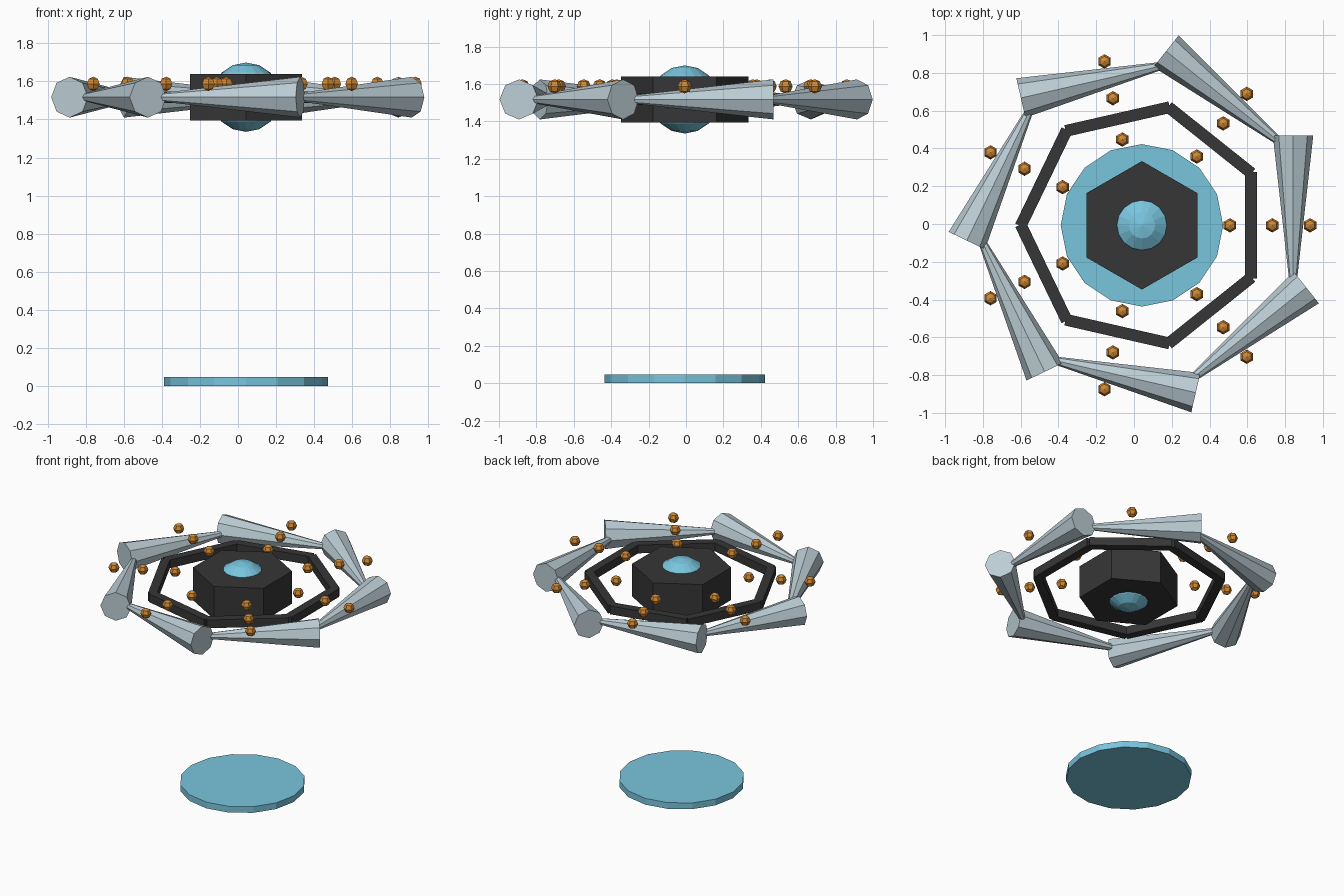
import bpy
import bmesh
from math import sin, cos, pi, tau
from mathutils import Matrix, Vector

if "Cube" in bpy.data.objects:
    bpy.data.objects.remove(bpy.data.objects["Cube"])

COUNT = 7                               # parts per ring
CENTRE = Vector((0.042, -0.007, 0))     # axis of the whole model
MID = 1.517                             # height of the floating rings


def material(name, colour):
    mat = bpy.data.materials.new(name)
    mat.use_nodes = True
    mat.diffuse_color = (*colour, 1)
    mat.node_tree.nodes["Principled BSDF"].inputs["Base Color"].default_value = (*colour, 1)
    return mat


BLUE = material("sky_blue", (0.19, 0.56, 0.73))
STEEL = material("pale_steel", (0.50, 0.61, 0.66))
DARK = material("charcoal", (0.037, 0.037, 0.037))
AMBER = material("amber", (0.64, 0.25, 0.035))


def finish(name, bm, mat, matrix):
    """Turn a bmesh into a flat-shaded object placed about the model axis."""
    bmesh.ops.recalc_face_normals(bm, faces=bm.faces)
    mesh = bpy.data.meshes.new(name)
    bm.to_mesh(mesh)
    bm.free()
    mesh.materials.append(mat)
    obj = bpy.data.objects.new(name, mesh)
    obj.matrix_world = Matrix.Translation(CENTRE) @ matrix
    bpy.context.collection.objects.link(obj)
    return obj


def turned(name, profile, sides, mat, matrix):
    """Spin a (radius, height) profile into a solid with a vertex on +y."""
    bm = bmesh.new()
    rings = []
    for r, z in profile:
        if r < 1e-5:
            rings.append([bm.verts.new((0, 0, z))] * sides)
        else:
            rings.append([bm.verts.new((r * sin(tau * i / sides), r * cos(tau * i / sides), z))
                          for i in range(sides)])
    for low, high in zip(rings, rings[1:]):
        for i in range(sides):
            j = (i + 1) % sides
            corners = dict.fromkeys((low[i], low[j], high[j], high[i]))
            bm.faces.new(list(corners))
    for end in (rings[0], rings[-1]):
        if end[0] is not end[1]:
            bm.faces.new(end)
    return finish(name, bm, mat, matrix)


def ball_profile(radius, rings):
    return [(radius * sin(pi * k / rings), -radius * cos(pi * k / rings))
            for k in range(rings + 1)]


def lift(z):
    return Matrix.Translation((0, 0, z))


# Base disc, hexagonal core and the orb inside it
turned("base_disc", [(0.43, 0), (0.43, 0.047)], 16, BLUE, lift(0))
turned("hexagonal_core", [(0.34, -0.123), (0.34, 0.123)], 6, DARK, lift(MID))
turned("core_orb", ball_profile(0.182, 8), 16, BLUE, lift(MID))

for n in range(COUNT):
    angle = tau * n / COUNT
    spin = Matrix.Rotation(angle, 4, 'Z')

    # Straight bar of the inner ring
    bm = bmesh.new()
    bmesh.ops.create_cube(bm, size=1)
    bmesh.ops.scale(bm, vec=(0.062, 0.565, 0.062), verts=bm.verts)
    finish(f"ring_bar_{n + 1}", bm, DARK, spin @ Matrix.Translation((0.577, 0, MID)))

    # Outer cone, its point tucked into the next cone's wide end
    lay = Matrix.Translation((0.80, 0, MID)) @ Matrix.Rotation(-pi / 2, 4, 'X')
    turned(f"outer_cone_{n + 1}", [(0, -0.475), (0.107, 0.475)], 8, STEEL, spin @ lay)

    # Row of three beads running outward, all facing the same way
    for k, reach in enumerate((0.466, 0.69, 0.89)):
        spot = Matrix.Translation((reach * cos(angle), reach * sin(angle), 1.587))
        turned(f"bead_{n + 1}_{k + 1}", ball_profile(0.038, 4), 6, AMBER, spot)
